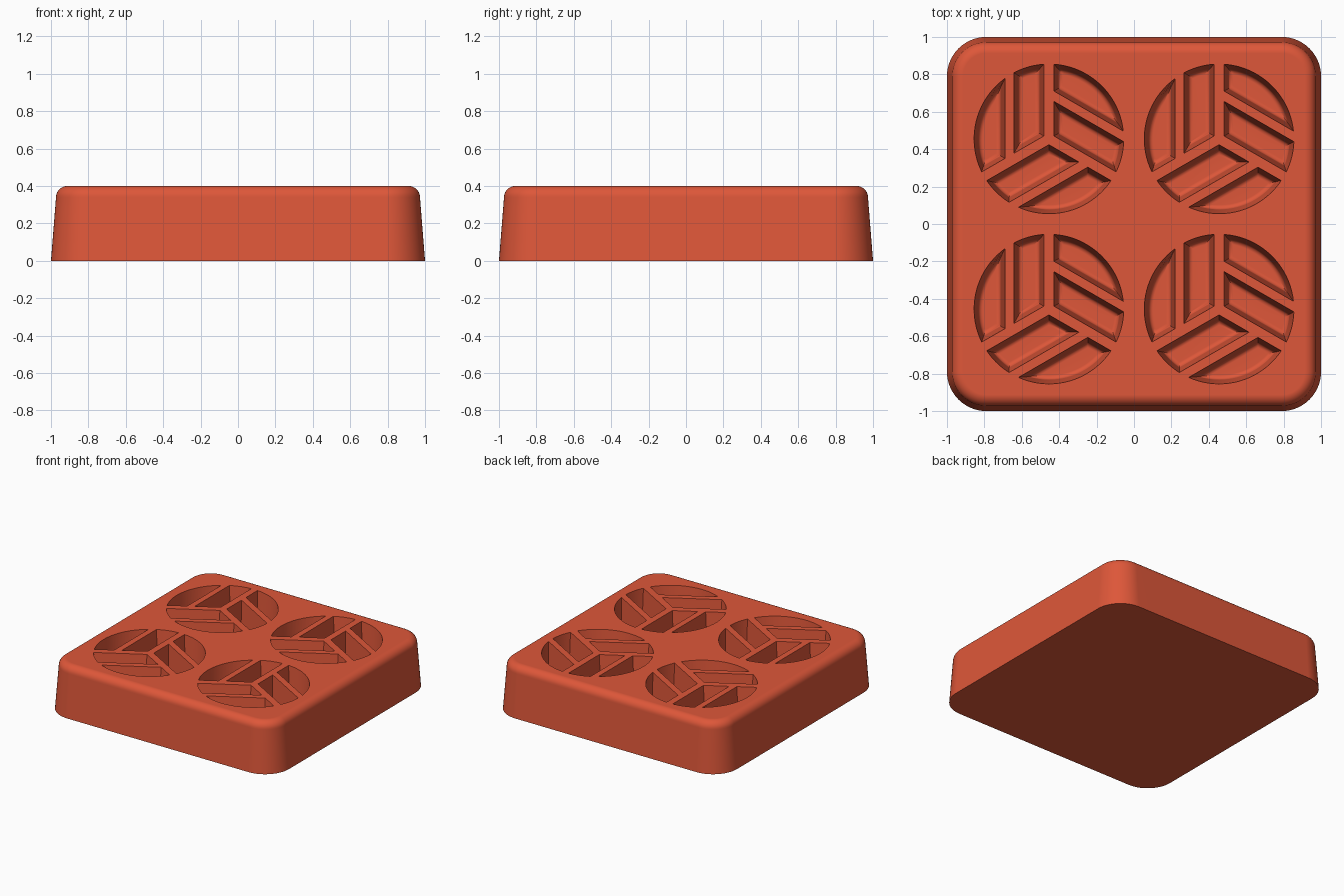
import bpy, bmesh
from math import sin, cos, pi, radians, sqrt, asin, atan2
from mathutils import Matrix

cube = bpy.data.objects.get("Cube")
if cube:
    bpy.data.objects.remove(cube, do_unlink=True)

HEIGHT = 0.4
CENTRE = 0.455     # offset of each roundel from the middle
RADIUS = 0.4       # roundel radius
GAP = 0.027        # half width of the spokes
DRAFT = 0.08       # wall slope

clay = bpy.data.materials.new("terracotta red")
clay.use_nodes = True
colour = (0.73, 0.095, 0.041, 1)
clay.diffuse_color = colour
clay.node_tree.nodes["Principled BSDF"].inputs["Base Color"].default_value = colour


def loft(bm, rings):
    """Skin a stack of equal rings and cap both ends."""
    rows = [[bm.verts.new(p) for p in ring] for ring in rings]
    n = len(rows[0])
    for low, high in zip(rows, rows[1:]):
        for i in range(n):
            j = (i + 1) % n
            bm.faces.new((low[i], low[j], high[j], high[i]))
    bm.faces.new(rows[0][::-1])
    bm.faces.new(rows[-1])


def make_object(name, bm):
    bmesh.ops.recalc_face_normals(bm, faces=bm.faces)
    mesh = bpy.data.meshes.new(name)
    bm.to_mesh(mesh)
    bm.free()
    mesh.materials.append(clay)
    ob = bpy.data.objects.new(name, mesh)
    bpy.context.collection.objects.link(ob)
    return ob


def rounded_square(inset, z, corner=0.21, steps=14):
    r, c = corner - inset, 1 - corner
    ring = []
    for k in range(4):
        mid = radians(45 + 90 * k)
        cx, cy = c * sqrt(2) * cos(mid), c * sqrt(2) * sin(mid)
        for s in range(steps + 1):
            a = mid - pi / 4 + pi / 2 * s / steps
            ring.append((cx + r * cos(a), cy + r * sin(a), z))
    return ring


def pocket_ring(left, right, t, z, steps=20):
    """Slice of a 120 degree sector between two upright lines, shrunk by t."""
    r, d, b = RADIUS - t, GAP + t, right - t

    def spoke_y(x):
        return (d + x * 0.5) / cos(pi / 6)

    start = atan2(sqrt(r * r - b * b), b)
    if left is None:
        end = radians(210) - asin(d / r)
        corners = [(b, spoke_y(b), z)]
    else:
        a = left + t
        end = atan2(sqrt(r * r - a * a), a)
        corners = [(a, spoke_y(a), z), (b, spoke_y(b), z)]
    arc = [start + (end - start) * s / steps for s in range(steps + 1)]
    return [(r * cos(q), r * sin(q), z) for q in arc] + corners


# Block: sloping sides and a rounded top edge
bm = bmesh.new()
fillet, lean = 0.06, 0.027
rings = [rounded_square(0, 0)]
for s in range(9):
    a = pi / 2 * s / 8
    rings.append(rounded_square(lean + fillet * (1 - cos(a)),
                                HEIGHT - fillet + fillet * sin(a)))
loft(bm, rings)
block = make_object("block", bm)

# Pockets: outer segment and inner strip, three times round each roundel
bm = bmesh.new()
floor, round_in = 0.1, 0.025
for cx in (-CENTRE, CENTRE):
    for cy in (-CENTRE, CENTRE):
        for turn in range(3):
            place = Matrix.Translation((cx, cy, 0)) @ Matrix.Rotation(turn * 2 * pi / 3, 4, 'Z')
            for left, right in ((None, -0.235), (-0.187, -GAP)):
                before = set(bm.verts)
                top = HEIGHT + 0.02
                bend = floor + round_in
                inset = DRAFT * (HEIGHT - bend)
                rings = [pocket_ring(left, right, -DRAFT * 0.02, top)]
                for s in range(5):
                    a = pi / 2 * s / 4
                    rings.append(pocket_ring(left, right, inset + round_in * (1 - cos(a)),
                                             bend - round_in * sin(a)))
                loft(bm, rings)
                new = [v for v in bm.verts if v not in before]
                bmesh.ops.transform(bm, matrix=place, verts=new)
cutter = make_object("pocket_cutter", bm)
cutter.hide_render = True

# Cut the pockets and keep only the finished block
cut = block.modifiers.new("pockets", 'BOOLEAN')
cut.operation = 'DIFFERENCE'
cut.solver = 'EXACT'
cut.object = cutter
graph = bpy.context.evaluated_depsgraph_get()
mesh = bpy.data.meshes.new_from_object(block.evaluated_get(graph))
block.modifiers.clear()
block.data = mesh
bpy.data.objects.remove(cutter, do_unlink=True)

# Smooth rounded parts, crisp rims
mesh.shade_smooth()
mesh.set_sharp_from_angle(angle=radians(35))
weighted = block.modifiers.new("normals", 'WEIGHTED_NORMAL')
weighted.keep_sharp = True
